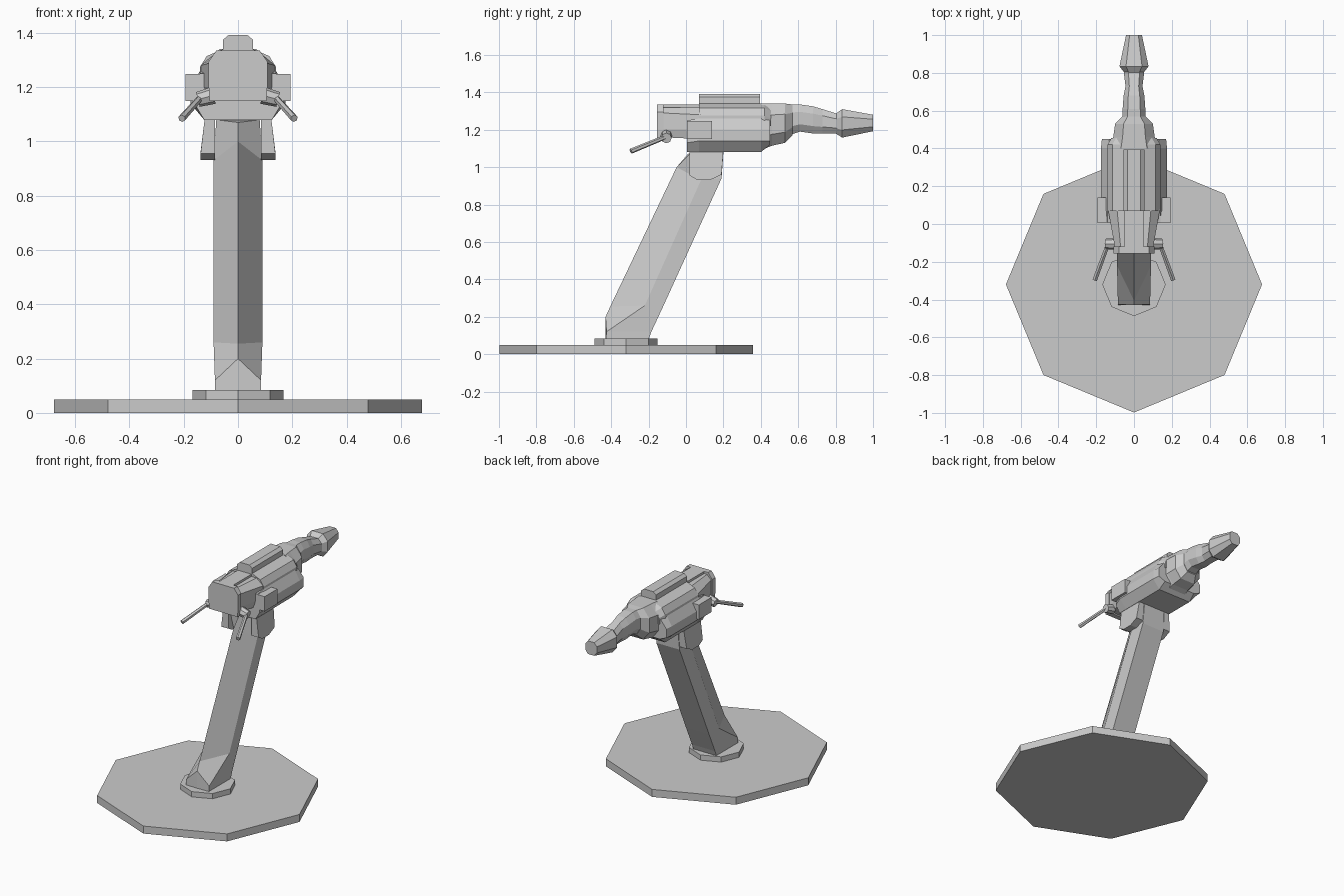
import bpy, bmesh
from mathutils import Vector

if "Cube" in bpy.data.objects:
    bpy.data.objects.remove(bpy.data.objects["Cube"])


def loft(name, rings):
    """Skin a list of closed rings (equal point counts) and cap both ends."""
    bm = bmesh.new()
    vs = [[bm.verts.new(p) for p in ring] for ring in rings]
    n = len(vs[0])
    for a, b in zip(vs, vs[1:]):
        for i in range(n):
            j = (i + 1) % n
            bm.faces.new((a[i], a[j], b[j], b[i]))
    bm.faces.new(vs[0])
    bm.faces.new(vs[-1])
    bmesh.ops.recalc_face_normals(bm, faces=bm.faces)
    me = bpy.data.meshes.new(name)
    bm.to_mesh(me)
    bm.free()
    ob = bpy.data.objects.new(name, me)
    bpy.context.collection.objects.link(ob)
    return ob


def section(y, half):
    """Mirrored cross-section at y from (x, z) points, bottom to top."""
    return [(x, y, z) for x, z in half] + [(-x, y, z) for x, z in reversed(half)]


def oct_section(y, w, zb, zt, k=0.55):
    h = (zt - zb) * 0.27
    return section(y, [(w * k, zb), (w, zb + h), (w, zt - h), (w * k, zt)])


def plate(name, x0, x1, outline, top_shift=0.0):
    """Side plate from a (y, z) outline between two x positions."""
    return loft(name, [[(x, y, z) for y, z in outline] for x in (x0, x1)])


def rod(name, a, b, r0, r1, sides=6):
    a, b = Vector(a), Vector(b)
    d = b - a
    bpy.ops.mesh.primitive_cone_add(vertices=sides, radius1=r0, radius2=r1, depth=d.length,
                                    location=(a + b) / 2,
                                    rotation=d.to_track_quat('Z', 'Y').to_euler())
    bpy.context.object.name = name


def disc(name, r, z0, z1):
    rod(name, (0, -0.32, z0), (0, -0.32, z1), r, r, 8)


# Octagonal floor plate and collar
disc("base_plate", 0.678, 0, 0.05)
disc("post_collar", 0.168, 0.05, 0.085)


# Leaning post with a ridge down its front, flat-fronted foot and sloped cap
def post_ring(front, side, rear):
    (xs, ys, zs), (xr, yr, zr) = side, rear
    return [(0, *front), side, rear, (-xr, yr, zr), (-xs, ys, zs)]


loft("post", [
    post_ring((-0.43, 0.08), (0.085, -0.428, 0.08), (0.085, -0.20, 0.08)),
    post_ring((-0.43, 0.20), (0.085, -0.425, 0.12), (0.085, -0.185, 0.12)),
    post_ring((-0.405, 0.255), (0.09, -0.22, 0.26), (0.085, -0.12, 0.26)),
    post_ring((-0.05, 1.00), (0.09, 0.08, 0.93), (0.085, 0.19, 0.94)),
    post_ring((0.01, 1.07), (0.08, 0.03, 1.08), (0.08, 0.20, 1.08)),
])

# Main body: lower hull, upper hull and top rail
low = [(0.125, 1.08), (0.175, 1.14), (0.175, 1.20), (0.14, 1.26)]
loft("lower_hull", [
    section(0.005, [(0.125, 1.08), (0.155, 1.13), (0.15, 1.20), (0.14, 1.25)]),
    section(0.07, low),
    section(0.40, low),
    section(0.45, [(0.12, 1.12), (0.17, 1.14), (0.17, 1.20), (0.13, 1.25)]),
])
loft("upper_hull", [
    section(0.07, [(0.14, 1.22), (0.14, 1.275), (0.115, 1.315), (0.055, 1.34)]),
    section(0.42, [(0.14, 1.22), (0.14, 1.275), (0.115, 1.315), (0.055, 1.34)]),
    section(0.455, [(0.12, 1.22), (0.12, 1.26), (0.095, 1.30), (0.05, 1.325)]),
])
rail = [(0.055, 1.33), (0.055, 1.375), (0.035, 1.392)]
loft("top_rail", [section(y, rail) for y in (0.07, 0.395)])

# Rear housing and end plate
loft("rear_housing", [
    section(-0.13, [(0.09, 1.16), (0.10, 1.20), (0.10, 1.29), (0.07, 1.32)]),
    section(0.08, [(0.12, 1.15), (0.138, 1.20), (0.138, 1.28), (0.09, 1.32)]),
])
end = [(0.105, 1.15), (0.108, 1.20), (0.108, 1.295), (0.08, 1.335)]
loft("end_plate", [section(y, end) for y in (-0.155, -0.12)])
loft("sight_channel", [section(y, [(0.05, 1.30), (0.05, 1.335)]) for y in (-0.13, 0.08)])

# Nose shoulder, barrel and flared muzzle
loft("nose_shoulder", [
    oct_section(0.40, 0.125, 1.09, 1.34),
    oct_section(0.46, 0.11, 1.115, 1.34),
    oct_section(0.53, 0.10, 1.13, 1.34),
    oct_section(0.57, 0.062, 1.17, 1.335),
])
loft("barrel", [
    oct_section(0.52, 0.065, 1.16, 1.335),
    oct_section(0.61, 0.06, 1.19, 1.335),
    oct_section(0.68, 0.055, 1.18, 1.325),
    oct_section(0.73, 0.045, 1.18, 1.31),
    oct_section(0.81, 0.055, 1.18, 1.285),
])
loft("muzzle", [
    oct_section(0.80, 0.05, 1.18, 1.285),
    oct_section(0.835, 0.077, 1.158, 1.31),
    oct_section(1.00, 0.042, 1.192, 1.28),
])

yoke = [(0.02, 1.09), (0.02, 0.955), (0.06, 0.932), (0.13, 0.932), (0.19, 0.96), (0.20, 1.09)]
for s, side in ((1, "right"), (-1, "left")):
    # Yoke lugs gripping the post top
    lug = plate(f"{side}_yoke", s * 0.085, s * 0.138, yoke)
    for v in lug.data.vertices:
        if abs(v.co.x) > 0.1 and v.co.z > 1.05:
            v.co.x = s * 0.122
    # Side boxes on the hull
    plate(f"{side}_side_box", s * 0.13, s * 0.193,
          [(0.005, 1.15), (0.14, 1.15), (0.14, 1.248), (0.005, 1.248)])
    # Grip bars with pivots
    rod(f"{side}_grip_pivot", (s * 0.09, -0.105, 1.17), (s * 0.148, -0.105, 1.155), 0.032, 0.028, 8)
    rod(f"{side}_grip", (s * 0.135, -0.10, 1.165), (s * 0.207, -0.295, 1.085), 0.012, 0.014)
